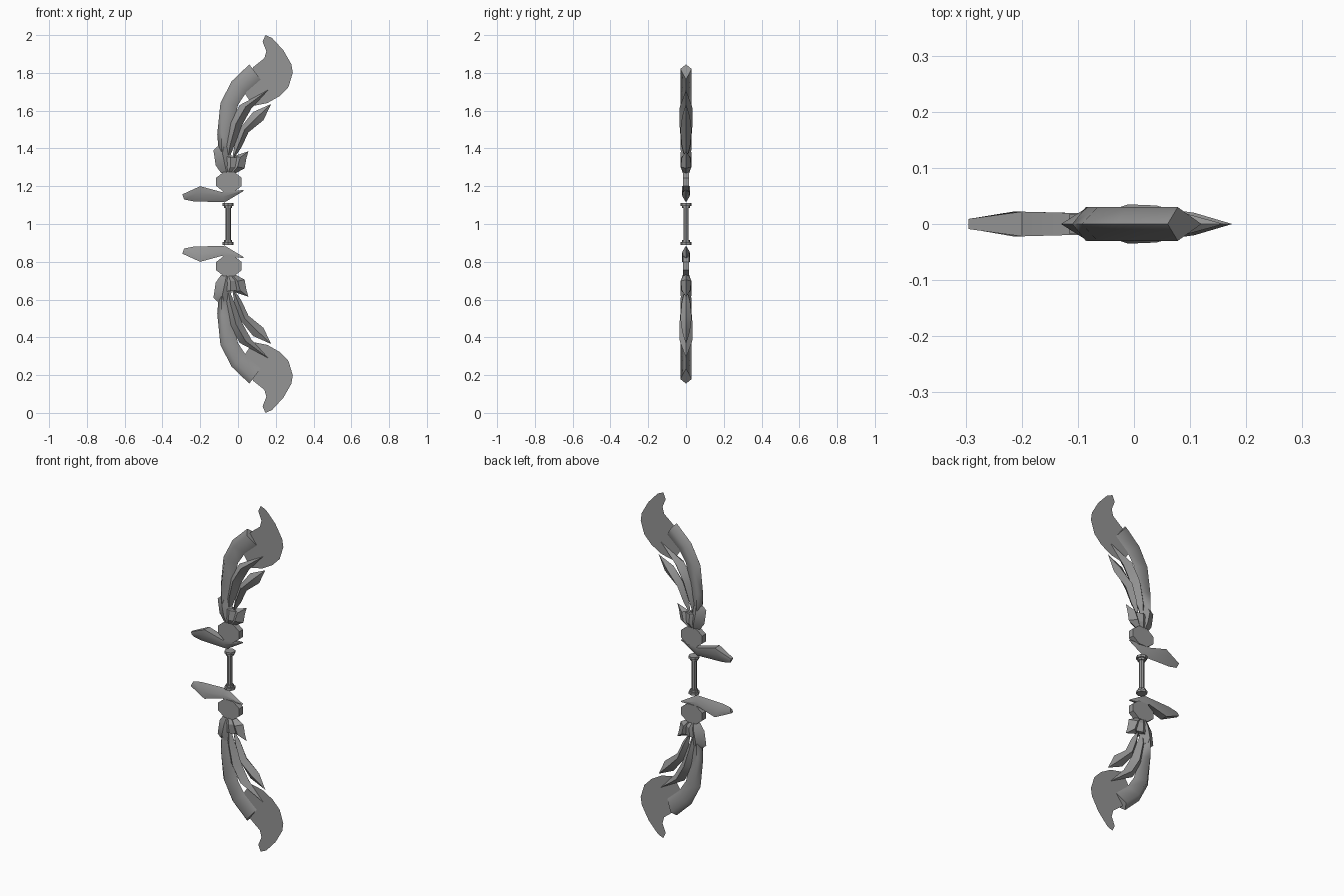
import bpy, bmesh, math
from mathutils import Matrix, Vector

if "Cube" in bpy.data.objects:
    bpy.data.objects.remove(bpy.data.objects["Cube"], do_unlink=True)

UNIT = 0.01                      # lists below are in hundredths, heights from mid-grip
CENTRE = Vector((0, 0, 1))
GRIP_X = -0.052

metal = bpy.data.materials.new("grey metal")
metal.use_nodes = True
grey = (0.3, 0.3, 0.3, 1)
metal.diffuse_color = grey
metal.node_tree.nodes["Principled BSDF"].inputs["Base Color"].default_value = grey

# Cross-sections: (fraction from outer edge to inner edge, share of half width)
DIAMOND = [(0, 0), (0.3, 1), (1, 0), (0.3, -1)]
LEAF = [(0, 0), (0.5, 1), (1, 0), (0.5, -1)]
WEDGE = [(0, 1), (0.45, 1), (1, 0), (0.45, -1), (0, -1)]


def finish(name, bm, angle=30, mirrored=True):
    """Turn a bmesh into a named, shaded object, mirrored about the grip."""
    bmesh.ops.remove_doubles(bm, verts=bm.verts, dist=0.0005)
    bmesh.ops.recalc_face_normals(bm, faces=bm.faces)
    mesh = bpy.data.meshes.new(name)
    bm.to_mesh(mesh)
    bm.free()
    mesh.materials.append(metal)
    obj = bpy.data.objects.new(name, mesh)
    obj.location = CENTRE
    bpy.context.collection.objects.link(obj)
    if mirrored:
        mirror = obj.modifiers.new("mirror halves", "MIRROR")
        mirror.use_axis = (False, False, True)
        mirror.use_mirror_merge = False
    bpy.ops.object.select_all(action="DESELECT")
    obj.select_set(True)
    bpy.context.view_layer.objects.active = obj
    bpy.ops.object.shade_smooth_by_angle(angle=math.radians(angle))
    return obj


def loft(name, section, stations, angle=30):
    """Skin a section along stations of (outer x, z, inner x, z, half width)."""
    bm = bmesh.new()
    rings = []
    for ox, oz, ix, iz, width in stations:
        ring = []
        for t, side in section:
            point = Vector((ox + t * (ix - ox), side * width, oz + t * (iz - oz)))
            ring.append(bm.verts.new(point * UNIT))
        rings.append(ring)
    count = len(section)
    for low, high in zip(rings, rings[1:]):
        for i in range(count):
            j = (i + 1) % count
            bm.faces.new((low[i], low[j], high[j], high[i]))
    bm.faces.new(rings[0])
    bm.faces.new(rings[-1])
    return finish(name, bm, angle)


def cylinder(bm, radius, depth, sides, matrix):
    bmesh.ops.create_cone(bm, cap_ends=True, segments=sides, radius1=radius,
                          radius2=radius, depth=depth, matrix=matrix)


# Curved main limbs
loft("limb", DIAMOND, [
    (-9, 32, -4.5, 32, 2), (-10.3, 39.5, -5, 38.5, 2.8), (-11, 47.5, -3, 50, 3),
    (-9.3, 64, 0, 63, 3), (-3.4, 75.5, 4.5, 70, 3), (6, 84.5, 12, 76.5, 3)], 80)

# Flame-shaped blades on the inside of each limb
loft("long_flame", LEAF, [
    (-6, 34, -5, 34, 0.5), (-7, 40.5, -1.3, 43, 2.5), (-4.5, 53.5, 2.5, 53, 3.5),
    (1, 63, 7, 61, 3.3), (16, 71, 16, 71, 0)])
loft("short_flame", LEAF, [
    (-3, 35, -2, 35, 0.5), (-1.8, 42, 1.8, 40.5, 2.2), (1.5, 51.2, 5.5, 48.5, 3),
    (8, 59.3, 13.5, 55, 2), (17.5, 63.5, 17.5, 63.5, 0)])

# Collar with two petals at the foot of each limb
loft("collar", LEAF, [
    (-9, 27, -1.5, 27, 1.6), (-11.5, 31, 3.5, 29.5, 2.9), (-10, 36, 2, 35, 2.6)])
loft("outer_petal", LEAF, [
    (-9, 27, -3, 27, 1.7), (-11.8, 31, -2, 31, 3), (-13, 39, -3.5, 36, 3),
    (-11, 41, -4, 40.5, 2)])
loft("inner_petal", LEAF, [
    (-5, 27, -1, 27, 1.5), (-4, 31, 3.5, 29.5, 2.8), (-2, 36, 4.4, 34.5, 2.2),
    (5.5, 38.5, 5.5, 38.5, 0)])

# Flat eight-sided boss between collar and guard
bm = bmesh.new()
turn = Matrix.Rotation(math.pi / 2, 4, "X") @ Matrix.Rotation(math.pi / 8, 4, "Z")
cylinder(bm, 1, 1, 8, turn)
bmesh.ops.scale(bm, vec=(0.073, 0.034, 0.057), verts=bm.verts)
bmesh.ops.translate(bm, vec=(-0.048, 0, 0.223), verts=bm.verts)
finish("boss", bm)

# Horn-shaped guards, flat outside and sharp towards the grip
loft("guard", WEDGE, [
    (-29.5, 15.7, -28.5, 13, 0.9), (-20, 20, -23.5, 12, 2.2),
    (-9, 17, -7, 11.5, 1.9), (3, 18, 3, 17.5, 0.3)])

# Thin crescent blades at the tips
outline = [
    (14.5, 100), (18, 98.5), (24, 92), (28.3, 84.5), (29, 80), (26.7, 72.5),
    (22, 67.7), (15.5, 64), (8, 62.5), (3, 70), (8, 83), (14, 87.8), (15, 91.5), (13, 96.5)]
bm = bmesh.new()
bm.faces.new([bm.verts.new((x * UNIT, 0, z * UNIT)) for x, z in outline])
finish("tip_blade", bm)

# Grip rod with a stepped disc at each end
bm = bmesh.new()
cylinder(bm, 0.014, 0.2, 8, Matrix.Translation((GRIP_X, 0, 0)))
finish("grip", bm, mirrored=False)
bm = bmesh.new()
for radius, depth, height in ((0.029, 0.014, 0.103), (0.021, 0.014, 0.091)):
    cylinder(bm, radius, depth, 8, Matrix.Translation((GRIP_X, 0, height)))
finish("grip_disc", bm)
